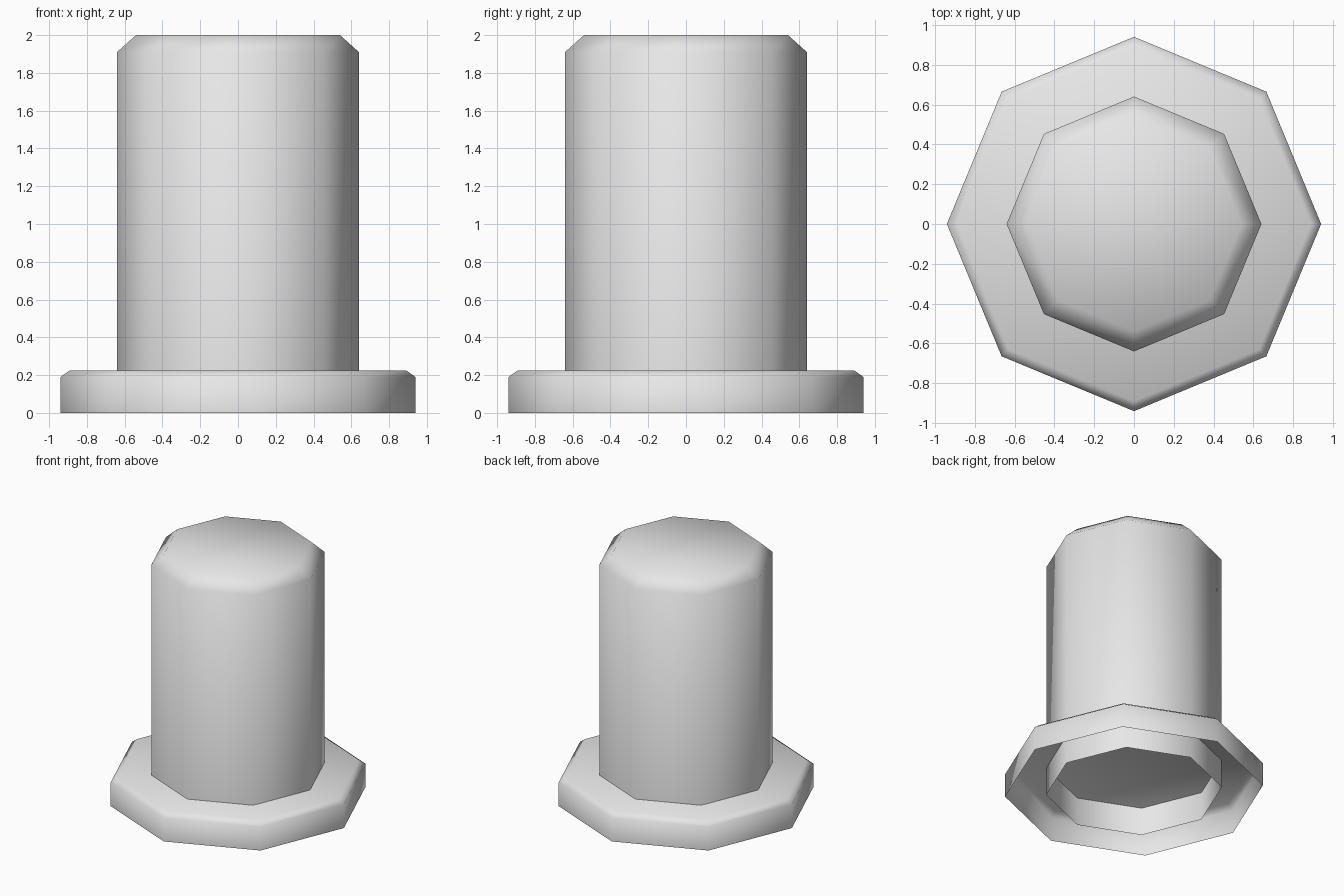
import bpy
import bmesh
import math

default_cube = bpy.data.objects.get("Cube")
if default_cube:
    bpy.data.objects.remove(default_cube, do_unlink=True)

SIDES = 8

# Single plain grey finish
grey = bpy.data.materials.new("plain_grey")
grey.use_nodes = True
colour = (0.8, 0.8, 0.8, 1.0)
grey.diffuse_color = colour
grey.node_tree.nodes["Principled BSDF"].inputs["Base Color"].default_value = colour


def capped_shell(name, profile):
    """Eight-sided shell from (radius, height) rings, open below, closed on top."""
    bm = bmesh.new()
    rings = []
    for radius, height in profile:
        ring = []
        for i in range(SIDES):
            a = math.tau * i / SIDES
            ring.append(bm.verts.new((radius * math.cos(a), radius * math.sin(a), height)))
        rings.append(ring)
    for low, high in zip(rings, rings[1:]):
        for i in range(SIDES):
            j = (i + 1) % SIDES
            bm.faces.new((low[i], low[j], high[j], high[i]))
    bm.faces.new(rings[-1])
    for face in bm.faces:
        face.smooth = True
    mesh = bpy.data.meshes.new(name)
    bm.to_mesh(mesh)
    bm.free()
    mesh.materials.append(grey)
    obj = bpy.data.objects.new(name, mesh)
    bpy.context.collection.objects.link(obj)
    return obj


# Wide base flange with a bevelled rim; its top also closes the column's underside
capped_shell("base_flange", [(0.94, 0.0), (0.94, 0.19), (0.89, 0.225)])

# Tall column with a bevelled top, reaching down through the flange
capped_shell("column", [(0.64, 0.0), (0.64, 1.91), (0.54, 2.0)])
